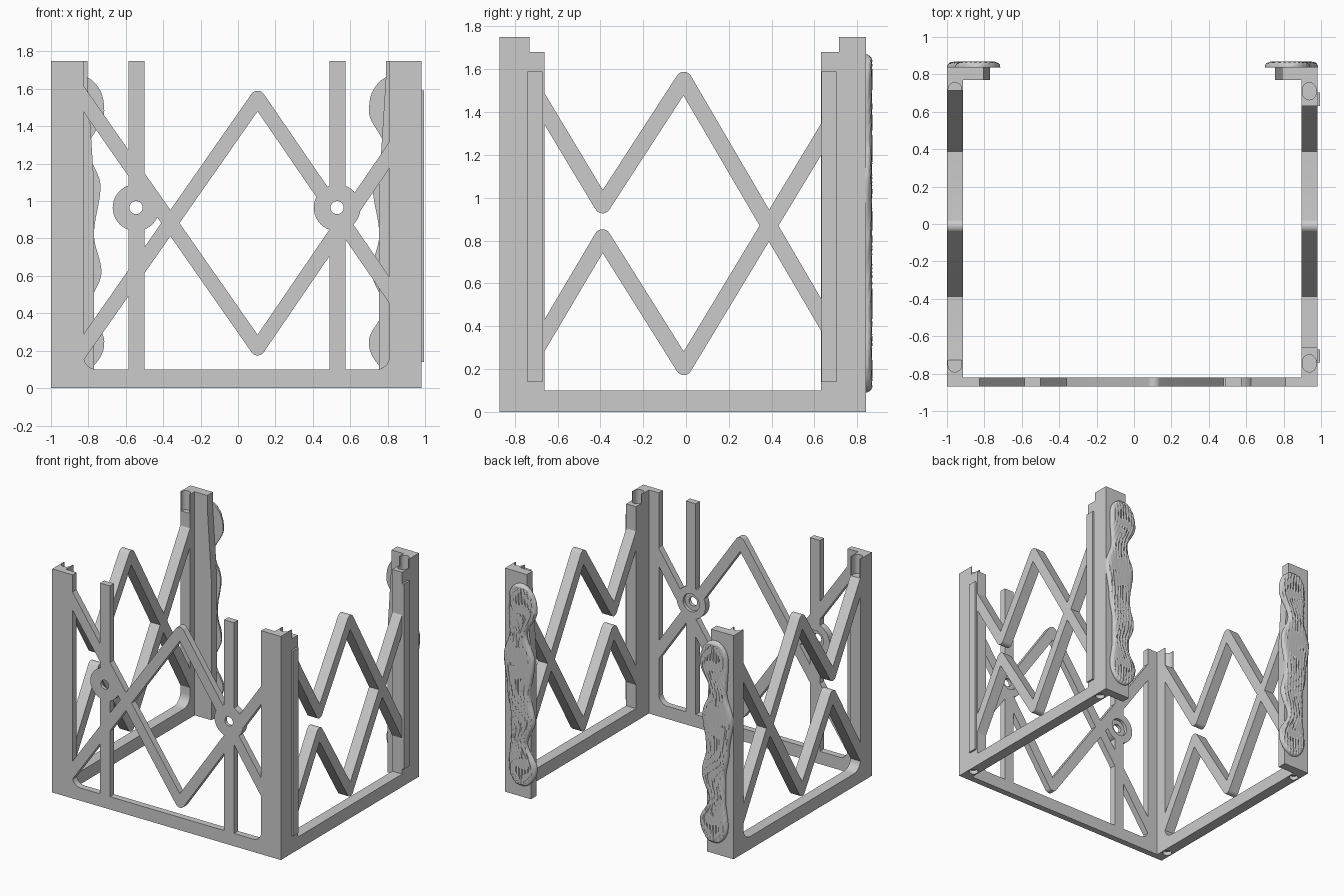
import bpy, bmesh, math

cube = bpy.data.objects.get("Cube")
if cube:
    bpy.data.objects.remove(cube, do_unlink=True)

grey = bpy.data.materials.new("plain_grey")
grey.use_nodes = True
grey.diffuse_color = (0.6, 0.6, 0.6, 1)
grey.node_tree.nodes["Principled BSDF"].inputs["Base Color"].default_value = (0.6, 0.6, 0.6, 1)

TOP, RAIL = 1.75, 0.10
FRONT, BACK = -0.87, 0.84
LEFT_X, RIGHT_X = 0.98, -1.0
SIDE_T = 0.085


def prism(bm, pts, axis, lo, hi):
    """Extrude a flat outline along one axis."""
    place = {"x": lambda p, d: (d, p[0], p[1]),
             "y": lambda p, d: (p[0], d, p[1]),
             "z": lambda p, d: (p[0], p[1], d)}[axis]
    a = [bm.verts.new(place(p, lo)) for p in pts]
    b = [bm.verts.new(place(p, hi)) for p in pts]
    faces = [bm.faces.new(a), bm.faces.new(b[::-1])]
    for i in range(len(pts)):
        j = (i + 1) % len(pts)
        faces.append(bm.faces.new((a[j], a[i], b[i], b[j])))
    bmesh.ops.recalc_face_normals(bm, faces=faces)


def rect(u0, v0, u1, v1):
    return [(u0, v0), (u1, v0), (u1, v1), (u0, v1)]


def arc(c, r, start, sweep, n):
    return [(c[0] + r * math.cos(start + sweep * i / n),
             c[1] + r * math.sin(start + sweep * i / n)) for i in range(n + 1)]


def circle(c, r, n=40):
    return arc(c, r, 0, math.tau, n)[:-1]


def capsule(p, q, r):
    """Round-ended bar outline between two points."""
    ang = math.atan2(q[1] - p[1], q[0] - p[0])
    return (arc(q, r, ang - math.pi / 2, math.pi, 12) +
            arc(p, r, ang + math.pi / 2, math.pi, 12))


def fillet(u, v, r, side):
    """Concave corner filler rising from a rail; side points into the opening."""
    c = (u + side * r, v + r)
    pts = arc(c, r, math.pi if side > 0 else 0, side * math.pi / 2, 8)
    return [(u - side * 0.01, v - 0.01), (u - side * 0.01, v + r)] + pts + [(u + side * r, v - 0.01)]


def zigzag(bm, path, r, axis, lo, hi):
    for p, q in zip(path, path[1:]):
        prism(bm, capsule(p, q, r), axis, lo, hi)


def finish(name, bm):
    me = bpy.data.meshes.new(name)
    bm.to_mesh(me)
    bm.free()
    ob = bpy.data.objects.new(name, me)
    bpy.context.collection.objects.link(ob)
    me.materials.append(grey)
    return ob


def activate(ob):
    bpy.ops.object.select_all(action="DESELECT")
    ob.select_set(True)
    bpy.context.view_layer.objects.active = ob


def cut(ob, cutters):
    """Merge the overlapping pieces and remove each cutter prism."""
    for i, args in enumerate(cutters):
        bm = bmesh.new()
        prism(bm, *args)
        tool = finish("cutter", bm)
        tool.hide_render = True
        activate(ob)
        mod = ob.modifiers.new("cut", "BOOLEAN")
        mod.operation, mod.solver, mod.object = "DIFFERENCE", "EXACT", tool
        mod.use_self = i == 0
        bpy.ops.object.modifier_apply(modifier="cut")
        bpy.data.objects.remove(tool, do_unlink=True)


def smooth(ob, degrees=30):
    activate(ob)
    bpy.ops.object.shade_smooth_by_angle(angle=math.radians(degrees))


# front panel: posts, rail, uprights, crossing zigzags and pivot rings
bm = bmesh.new()
y0, y1 = FRONT, FRONT + 0.05
prism(bm, rect(RIGHT_X, 0, -0.825, TOP), "y", y0, y1)
prism(bm, rect(0.81, 0, LEFT_X, TOP), "y", y0, y1)
prism(bm, rect(-0.9, 0, 0.9, RAIL), "y", y0, y1)
prism(bm, fillet(-0.825, RAIL, 0.07, 1), "y", y0, y1)
prism(bm, fillet(0.81, RAIL, 0.07, -1), "y", y0, y1)
for x in (-0.585, 0.49):
    prism(bm, rect(x, 0.05, x + 0.085, TOP), "y", y0, y1)
zigzag(bm, [(-0.87, 1.61), (0.105, 0.215), (0.86, 1.32)], 0.04, "y", y0, y1)
zigzag(bm, [(-0.87, 0.155), (0.105, 1.55), (0.86, 0.45)], 0.04, "y", y0, y1)
pivots = [(-0.545, 0.965), (0.53, 0.965)]
for c in pivots:
    prism(bm, circle(c, 0.125), "y", y0, y1)
front_panel = finish("front_panel", bm)
cuts = [(circle(c, 0.035), "y", y0 - 0.1, y1 + 0.1) for c in pivots]
cuts += [(circle(c, 0.07), "y", y0 + 0.025, y1 + 0.1) for c in pivots]
cut(front_panel, cuts)
smooth(front_panel)

# side panels with back plates; the +x side has wider stepped posts
for name, xa, sgn in (("left", LEFT_X, 1), ("right", RIGHT_X, -1)):
    lo, hi = sorted((xa, xa - sgn * SIDE_T))
    mid = (lo + hi) / 2
    bm = bmesh.new()
    prism(bm, rect(FRONT, 0, -0.73, TOP), "x", lo, hi)
    prism(bm, rect(0.715, 0, BACK, TOP), "x", lo, hi)
    prism(bm, rect(-0.8, 0, 0.8, RAIL), "x", lo, hi)
    if sgn > 0:
        prism(bm, rect(-0.74, 0, -0.66, 1.68), "x", lo, hi)
        prism(bm, rect(0.63, 0, 0.72, 1.68), "x", lo, hi)
    else:
        prism(bm, fillet(-0.73, RAIL, 0.08, 1), "x", lo, hi)
        prism(bm, fillet(0.715, RAIL, 0.08, -1), "x", lo, hi)
    zigzag(bm, [(-0.76, 1.58), (-0.39, 0.965), (-0.01, 1.55), (0.75, 0.25)], 0.038, "x", lo, hi)
    zigzag(bm, [(-0.76, 0.19), (-0.39, 0.815), (-0.01, 0.21), (0.75, 1.47)], 0.038, "x", lo, hi)
    # tapered back plate
    inner = [(0.755, 0), (0.755, 1.1), (0.79, 1.65), (0.79, TOP)]
    plate = [(x if sgn > 0 else -x - 0.015, z) for x, z in inner]
    prism(bm, [(xa, 0)] + plate + [(xa, TOP)], "y", 0.77, BACK)
    panel = finish(name + "_side_panel", bm)
    # rounded top sockets and round foot holes
    cuts = []
    for y, d in ((-0.755, 1), (0.72, -1)):
        cuts.append((capsule((mid, y), (mid, y + d * 0.02), 0.036), "z", 1.6, 1.9))
        cuts.append((circle((mid, y), 0.034, 24), "z", -0.1, 0.03))
    cut(panel, cuts)
    smooth(panel)

# raised strips on the outer +x face
for name, y in (("front_tongue", -0.74), ("back_tongue", 0.632)):
    bm = bmesh.new()
    prism(bm, rect(y, 0.14, y + 0.07, 1.59), "x", LEFT_X - 0.005, LEFT_X + 0.014)
    finish(name, bm)


# wavy grained plaques on the back plates: rows of height, inner edge, outer edge
ROWS = [(1.67, 0.72, 0.94), (1.48, 0.70, 0.94), (1.28, 0.785, 0.93), (1.08, 0.72, 0.985),
        (0.82, 0.755, 0.95), (0.62, 0.715, 0.92), (0.43, 0.78, 0.92), (0.25, 0.70, 0.94),
        (0.09, 0.72, 0.93)]


def edges_at(z):
    for a, b in zip(ROWS, ROWS[1:]):
        if a[0] >= z >= b[0]:
            t = (a[0] - z) / (a[0] - b[0])
            t = t * t * (3 - 2 * t)
            return [a[k] + (b[k] - a[k]) * t for k in (1, 2)]
    return ROWS[-1][1:]


def plaque(name, sgn, nz=140, nx=28):
    z_top, z_bot = ROWS[0][0], ROWS[-1][0]
    bm = bmesh.new()
    layers = []
    for raised in (True, False):
        grid = []
        for i in range(nz + 1):
            z = z_top + (z_bot - z_top) * (1 - math.cos(math.pi * i / nz)) / 2
            inn, out = edges_at(z)
            near_end = min(1, min(z_top - z, z - z_bot) / 0.13)
            width = max(0.02, math.sqrt(max(0, 1 - (1 - near_end) ** 2)))
            centre, half = (inn + out) / 2, (out - inn) / 2 * width
            row = []
            for j in range(nx + 1):
                v = math.sin(math.pi * (j / nx - 0.5))
                x = centre + half * v
                rim = max(0, 1 - abs(v) ** 8) ** 0.5 * min(1, near_end * 6) ** 0.5
                grain = 0.003 * math.sin(60 * half * v * 4 + 5 * math.sin(z * 9))
                y = BACK + (rim * (0.027 + grain) if raised else -0.004)
                row.append(bm.verts.new((sgn * x - (0.015 if sgn < 0 else 0), y, z)))
            grid.append(row)
        layers.append(grid)
        for r, s in zip(grid, grid[1:]):
            for j in range(nx):
                bm.faces.new((r[j], r[j + 1], s[j + 1], s[j]))
    # rim wall joining both layers
    up, down = layers
    loops = [g[0] + [r[-1] for r in g[1:]] + g[-1][-2::-1] + [r[0] for r in g[-2:0:-1]]
             for g in (up, down)]
    n = len(loops[0])
    for i in range(n):
        j = (i + 1) % n
        bm.faces.new((loops[0][i], loops[0][j], loops[1][j], loops[1][i]))
    bmesh.ops.recalc_face_normals(bm, faces=bm.faces)
    smooth(finish(name, bm), 40)


plaque("left_wavy_plaque", 1)
plaque("right_wavy_plaque", -1)
